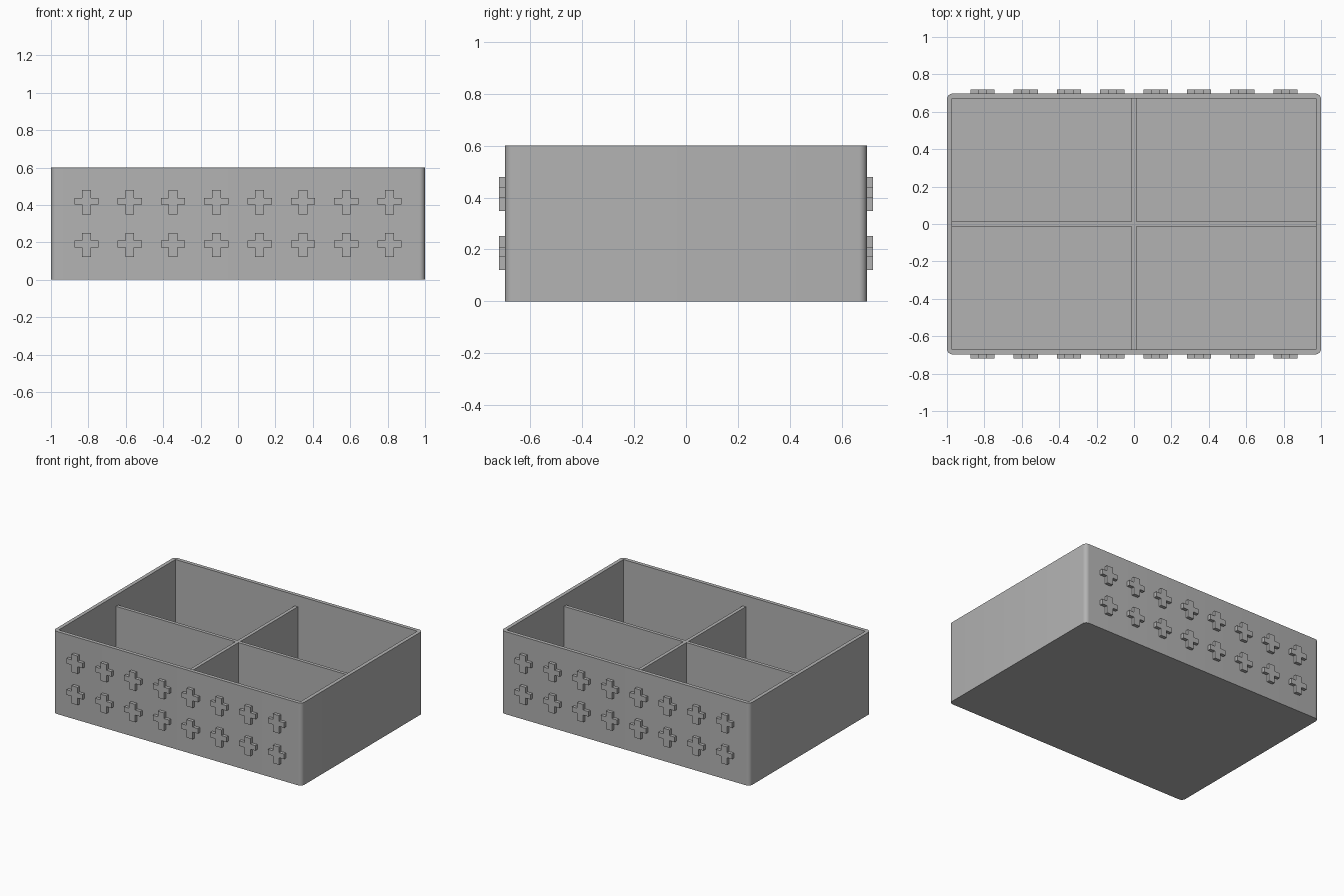
import bpy, bmesh, math
from mathutils import Matrix, Vector

cube = bpy.data.objects.get("Cube")
if cube:
    bpy.data.objects.remove(cube, do_unlink=True)

HALF_X, HALF_Y, HEIGHT = 1.0, 0.697, 0.6
WALL = 0.027
DIVIDER_TOP = 0.52

grey = bpy.data.materials.new("plain_grey")
grey.use_nodes = True
COLOUR = (0.45, 0.45, 0.45, 1)
grey.diffuse_color = COLOUR
grey.node_tree.nodes["Principled BSDF"].inputs["Base Color"].default_value = COLOUR


def add_box(bm, low, high):
    """Axis-aligned box between two corners; returns its vertices."""
    low, high = Vector(low), Vector(high)
    matrix = Matrix.Translation((low + high) / 2) @ Matrix.Diagonal((*(high - low), 1))
    return bmesh.ops.create_cube(bm, size=1, matrix=matrix)["verts"]


def finish(bm, name):
    bmesh.ops.recalc_face_normals(bm, faces=bm.faces)
    mesh = bpy.data.meshes.new(name)
    bm.to_mesh(mesh)
    bm.free()
    mesh.materials.append(grey)
    obj = bpy.data.objects.new(name, mesh)
    bpy.context.collection.objects.link(obj)
    return obj


def top_face(faces):
    return max(faces, key=lambda f: f.calc_center_median().z)


# Open tray: rounded outside, square-cornered inside, flat rim
bm = bmesh.new()
add_box(bm, (-HALF_X, -HALF_Y, 0), (HALF_X, HALF_Y, HEIGHT))
uprights = [e for e in bm.edges if abs(e.verts[0].co.z - e.verts[1].co.z) > 0.1]
bmesh.ops.bevel(bm, geom=uprights, offset=0.03, segments=6, profile=0.5, affect='EDGES')
bmesh.ops.delete(bm, geom=[top_face(bm.faces)], context='FACES_ONLY')
inner = add_box(bm, (WALL - HALF_X, WALL - HALF_Y, WALL),
                (HALF_X - WALL, HALF_Y - WALL, HEIGHT))
inner_faces = {f for v in inner for f in v.link_faces}
bmesh.ops.delete(bm, geom=[top_face(inner_faces)], context='FACES_ONLY')
rim = [e for e in bm.edges if e.is_boundary]
bmesh.ops.triangle_fill(bm, use_beauty=True, use_dissolve=False, edges=rim,
                        normal=(0, 0, 1))
tray = finish(bm, "tray")
bpy.ops.object.select_all(action='DESELECT')
tray.select_set(True)
bpy.context.view_layer.objects.active = tray
bpy.ops.object.shade_smooth_by_angle(angle=math.radians(30))

# Crossed dividers, lower than the rim, one plus-shaped prism
T = 0.0125
bm = bmesh.new()
add_box(bm, (WALL - HALF_X, -T, WALL), (-T, T, DIVIDER_TOP))
add_box(bm, (T, -T, WALL), (HALF_X - WALL, T, DIVIDER_TOP))
add_box(bm, (-T, WALL - HALF_Y, WALL), (T, HALF_Y - WALL, DIVIDER_TOP))
finish(bm, "dividers")


# Plus-shaped studs in two rows on the front and back walls
ARM, THICK, OUT = 0.065, 0.024, 0.72
ARM_LOW, ARM_HIGH = -0.013, 0.024


def add_plus(bm, x, z, side):
    outline = [(-THICK, -ARM), (THICK, -ARM), (THICK, ARM_LOW), (ARM, ARM_LOW),
               (ARM, ARM_HIGH), (THICK, ARM_HIGH), (THICK, ARM), (-THICK, ARM),
               (-THICK, ARM_HIGH), (-ARM, ARM_HIGH), (-ARM, ARM_LOW), (-THICK, ARM_LOW)]
    face = bm.faces.new([bm.verts.new((x + u, side * HALF_Y, z + v)) for u, v in outline])
    grown = bmesh.ops.extrude_face_region(bm, geom=[face])["geom"]
    verts = [g for g in grown if isinstance(g, bmesh.types.BMVert)]
    bmesh.ops.translate(bm, verts=verts, vec=(0, side * (OUT - HALF_Y), 0))
    if face.is_valid:
        bm.faces.remove(face)


for name, side in (("front_studs", -1), ("back_studs", 1)):
    bm = bmesh.new()
    for z in (0.186, 0.414):
        for column in range(8):
            add_plus(bm, (column - 3.5) * 0.2315, z, side)
    finish(bm, name)
